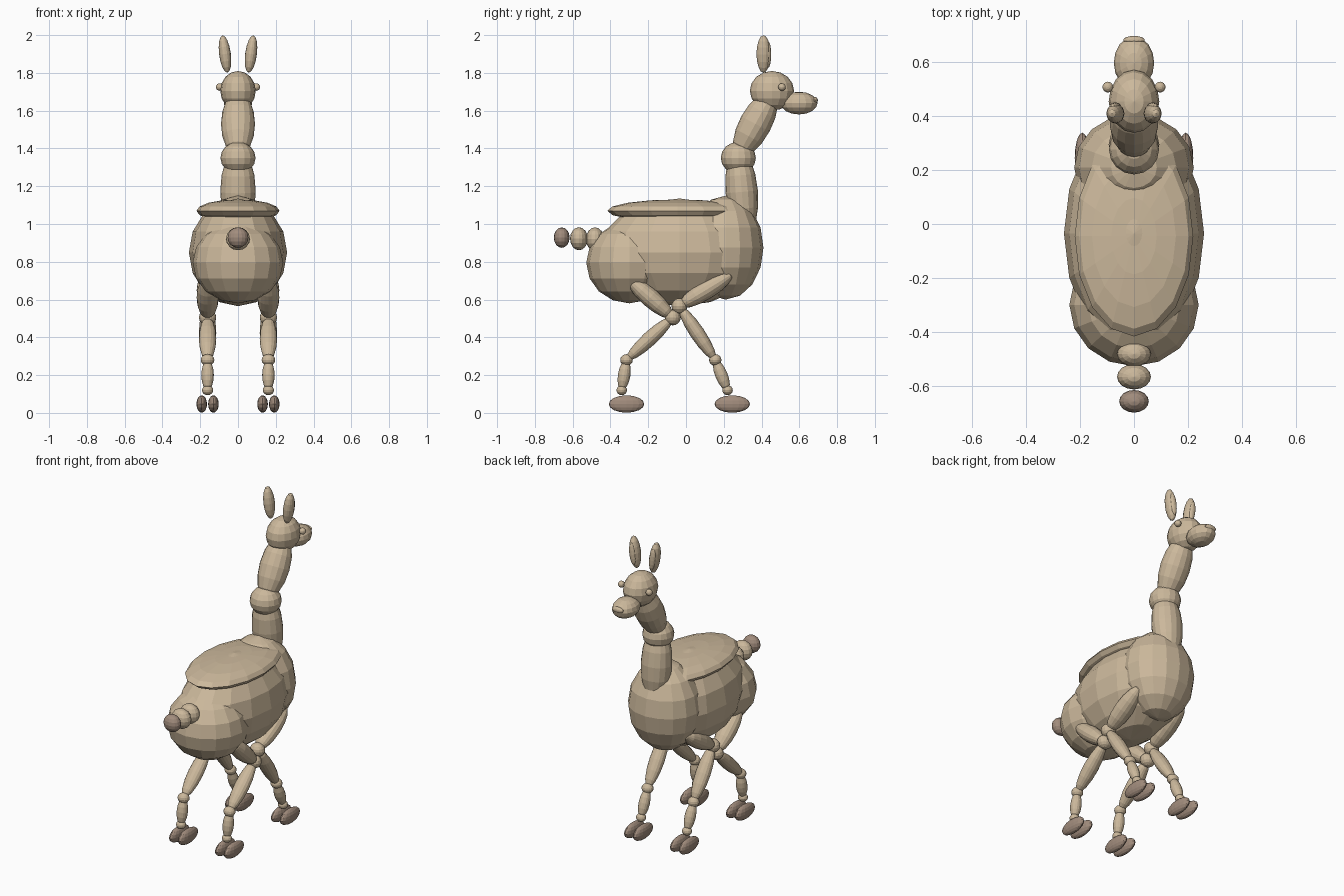
import bpy, bmesh
from mathutils import Vector, Matrix

if "Cube" in bpy.data.objects:
    bpy.data.objects.remove(bpy.data.objects["Cube"])


def material(name, rgb):
    m = bpy.data.materials.new(name)
    m.diffuse_color = (*rgb, 1)
    m.use_nodes = True
    m.node_tree.nodes["Principled BSDF"].inputs["Base Color"].default_value = m.diffuse_color
    return m


TAN = material("tan_wool", (0.60, 0.48, 0.33))
BROWN = material("brown_hoof", (0.36, 0.265, 0.205))


# Faceted ellipsoid whose poles follow the given axis
def blob(name, center, radii, axis=(0, 0, 1), mat=TAN, seg=16, rings=8):
    bm = bmesh.new()
    bmesh.ops.create_uvsphere(bm, u_segments=seg, v_segments=rings, radius=1)
    turn = Vector((0, 0, 1)).rotation_difference(Vector(axis).normalized())
    bm.transform(Matrix.LocRotScale(Vector(center), turn, Vector(radii)))
    mesh = bpy.data.meshes.new(name)
    bm.to_mesh(mesh)
    bm.free()
    mesh.materials.append(mat)
    ob = bpy.data.objects.new(name, mesh)
    bpy.context.collection.objects.link(ob)
    return ob


# Ellipsoid spanning two points
def limb(name, a, b, rx, ry):
    a, b = Vector(a), Vector(b)
    return blob(name, (a + b) / 2, (rx, ry, (b - a).length / 2), b - a)


# Body
blob("torso", (0, -0.035, 0.85), (0.26, 0.43, 0.285))
blob("chest", (0, 0.21, 0.875), (0.222, 0.20, 0.275))
blob("rump", (0, -0.30, 0.795), (0.24, 0.228, 0.215))
blob("saddle_blanket", (0, -0.045, 1.07), (0.22, 0.372, 0.06))

# Neck and head
limb("lower_neck", (0, 0.315, 0.94), (0, 0.275, 1.40), 0.094, 0.086)
blob("neck_joint", (0, 0.277, 1.35), (0.093, 0.093, 0.085))
limb("upper_neck", (0, 0.275, 1.36), (0, 0.46, 1.70), 0.09, 0.085)
blob("head", (0, 0.455, 1.705), (0.094, 0.117, 0.105))
blob("muzzle", (0, 0.598, 1.64), (0.075, 0.098, 0.06))
blob("nose", (0, 0.683, 1.655), (0.04, 0.015, 0.018))

# Eyes and ears
for side, s in (("left", -1), ("right", 1)):
    blob(side + "_eye", (s * 0.097, 0.508, 1.725), (0.02, 0.02, 0.02))
    blob(side + "_ear", (s * 0.069, 0.41, 1.90), (0.031, 0.037, 0.10), (s * 0.13, 0, 1))
    blob(side + "_inner_ear", (s * 0.07, 0.436, 1.897), (0.02, 0.015, 0.07), (s * 0.13, 0, 1))

# Tail
blob("tail_base", (0, -0.482, 0.92), (0.063, 0.048, 0.062))
blob("tail_middle", (0, -0.567, 0.922), (0.063, 0.047, 0.061))
blob("tail_tip", (0, -0.658, 0.928), (0.055, 0.042, 0.054), mat=BROWN)

# Legs: hip, knee, hock, ankle and foot as (y, z)
LEGS = {
    "front": ((0.245, 0.735), (-0.035, 0.565), (0.155, 0.28), (0.22, 0.12), (0.245, 0.047)),
    "back": ((-0.31, 0.715), (-0.07, 0.505), (-0.315, 0.28), (-0.34, 0.12), (-0.315, 0.047)),
}
for end, points in LEGS.items():
    for side, s in (("left", -1), ("right", 1)):
        x = s * 0.161
        hip, knee, hock, ankle, foot = [Vector((x, y, z)) for y, z in points]
        n = f"{end}_{side}_"
        limb(n + "thigh", hip, knee, 0.058, 0.05)
        blob(n + "knee", knee, (0.046, 0.042, 0.042))
        limb(n + "lower_leg", knee, hock, 0.046, 0.039)
        blob(n + "hock", hock, (0.036, 0.033, 0.031))
        limb(n + "shin", hock, ankle, 0.033, 0.033)
        blob(n + "ankle", ankle, (0.03, 0.028, 0.026))
        for toe, t in (("inner", -1), ("outer", 1)):
            blob(n + toe + "_toe", foot + Vector((s * t * 0.031, 0, 0)),
                 (0.028, 0.094, 0.046), mat=BROWN)
